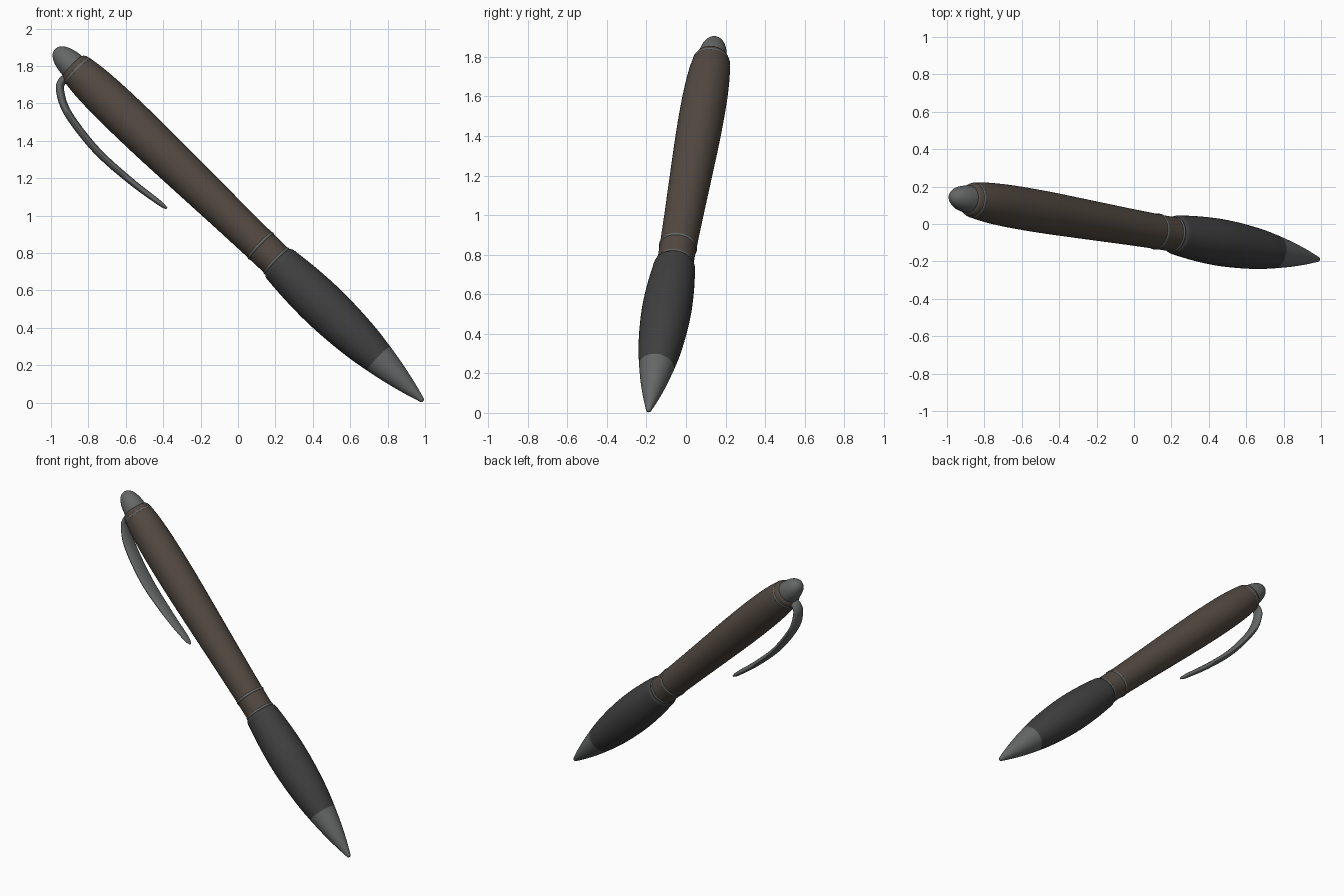
import bpy, bmesh, math
from mathutils import Vector, Matrix

if "Cube" in bpy.data.objects:
    bpy.data.objects.remove(bpy.data.objects["Cube"])

# Pen frame: local z runs from writing tip to button, local x points to the clip
TIP = Vector((0.99, -0.19, 0.008))
AXIS = (Vector((-0.955, 0.145, 1.868)) - TIP).normalized()
SIDE = Vector((-0.6914, 0, -0.7226))
SIDE = (SIDE - AXIS * SIDE.dot(AXIS)).normalized()
M = Matrix((SIDE, AXIS.cross(SIDE), AXIS)).transposed().to_4x4()
M.translation = TIP


def material(name, c):
    m = bpy.data.materials.new(name)
    m.diffuse_color = (*c, 1)
    m.use_nodes = True
    m.node_tree.nodes["Principled BSDF"].inputs["Base Color"].default_value = m.diffuse_color
    return m


def smooth(points, n=5):
    """Catmull-Rom through tuples of any length."""
    p = [Vector(q) for q in points]
    p = [p[0] * 2 - p[1]] + p + [p[-1] * 2 - p[-2]]
    out = []
    for i in range(1, len(p) - 2):
        a, b, c, d = p[i - 1:i + 3]
        for k in range(n):
            t = k / n
            out.append(0.5 * (2 * b + (c - a) * t + (2 * a - 5 * b + 4 * c - d) * t * t
                              + (3 * b - a - 3 * c + d) * t ** 3))
    return out + [p[-2]]


def loft(name, rings, mat=None):
    """Skin a list of closed rings, cap both ends, place along the pen."""
    bm = bmesh.new()
    loops = [[bm.verts.new(M @ Vector(v)) for v in r] for r in rings]
    n = len(loops[0])
    for a, b in zip(loops, loops[1:]):
        for i in range(n):
            j = (i + 1) % n
            bm.faces.new((a[i], a[j], b[j], b[i]))
    bm.faces.new(loops[0])
    bm.faces.new(loops[-1])
    bmesh.ops.recalc_face_normals(bm, faces=bm.faces)
    me = bpy.data.meshes.new(name)
    bm.to_mesh(me)
    bm.free()
    ob = bpy.data.objects.new(name, me)
    bpy.context.collection.objects.link(ob)
    if mat:
        me.materials.append(mat)
    bpy.context.view_layer.objects.active = ob
    ob.select_set(True)
    bpy.ops.object.shade_smooth_by_angle(angle=math.radians(40))
    ob.select_set(False)
    return ob


def turned(name, profile, mat=None, n=5, sides=48):
    """Lathe a (position, radius) profile."""
    ang = [2 * math.pi * i / sides for i in range(sides)]
    loft(name, [[(r * math.cos(a), r * math.sin(a), s) for a in ang]
                for s, r in smooth(profile, n)], mat)


brown = material("brown_barrel", (0.085, 0.066, 0.052))
rubber = material("dark_rubber", (0.05, 0.05, 0.05))
metal = material("grey_metal", (0.13, 0.135, 0.135))

# Nose cone
turned("nose_cone", [(0, 0.004), (0.006, 0.012), (0.025, 0.018), (0.11, 0.042),
                     (0.22, 0.068), (0.33, 0.089)], metal)
# Rubber grip
turned("grip", [(0.33, 0.089), (0.45, 0.107), (0.6, 0.12), (0.75, 0.125), (0.9, 0.12),
                (1.03, 0.109), (1.07, 0.104), (1.085, 0.095)], rubber)
# Barrel with rounded shoulder
turned("barrel", [(1.08, 0.092), (1.21, 0.093), (1.45, 0.098), (1.75, 0.106), (2.05, 0.113),
                  (2.3, 0.113), (2.47, 0.106), (2.57, 0.094), (2.605, 0.083),
                  (2.615, 0.065)], brown)
# Thin trim rings
for name, s, r in (("grip_ring", 1.092, 0.092), ("barrel_ring", 1.21, 0.093),
                   ("top_ring", 2.575, 0.091)):
    turned(name, [(s - 0.009, r - 0.004), (s - 0.005, r + 0.003),
                  (s + 0.005, r + 0.003), (s + 0.009, r - 0.004)], metal, 3)
# Push button
turned("push_button", [(2.60, 0.074), (2.635, 0.071), (2.675, 0.063), (2.71, 0.049),
                       (2.735, 0.028), (2.744, 0.004)], metal)

# Clip: elliptical section swept along (offset, position, half width, half thickness)
path = [(0.06, 2.59, 0.035, 0.022), (0.10, 2.597, 0.037, 0.022), (0.145, 2.566, 0.042, 0.022),
        (0.202, 2.45, 0.05, 0.021), (0.238, 2.209, 0.052, 0.02), (0.231, 1.966, 0.042, 0.018),
        (0.209, 1.77, 0.025, 0.014), (0.203, 1.716, 0.007, 0.006)]
pts = smooth(path, 6)
rings = []
for i, p in enumerate(pts):
    a, b = pts[max(i - 1, 0)], pts[min(i + 1, len(pts) - 1)]
    t = Vector((b[0] - a[0], b[1] - a[1])).normalized()
    ring = []
    for k in range(20):
        c, s = math.cos(k * math.pi / 10), math.sin(k * math.pi / 10)
        ring.append((p[0] + t.y * c * p[3], s * p[2], p[1] - t.x * c * p[3]))
    rings.append(ring)
loft("clip", rings, metal)
